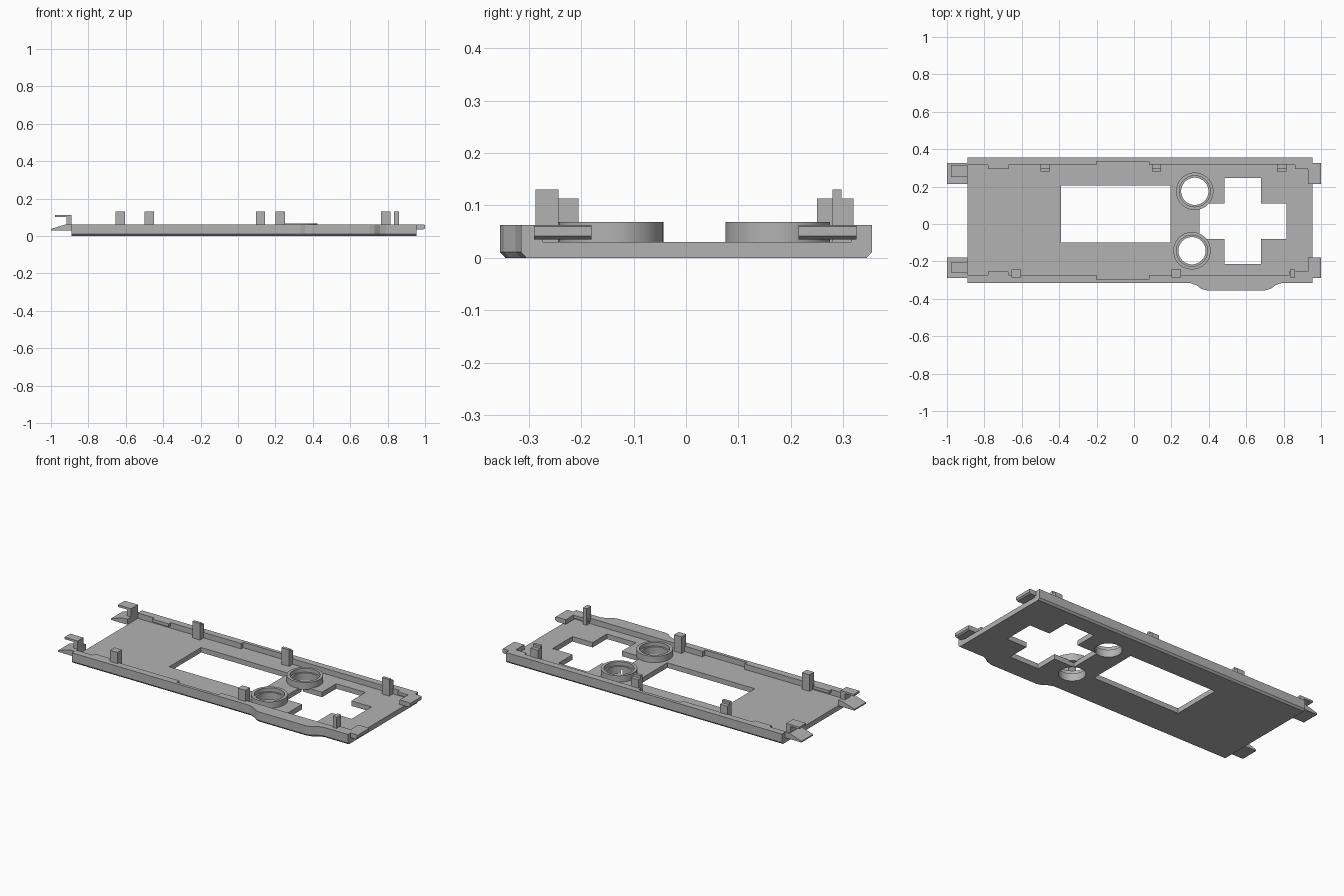
import bpy, bmesh, math

if "Cube" in bpy.data.objects:
    bpy.data.objects.remove(bpy.data.objects["Cube"])

grey = bpy.data.materials.new("plain grey")
grey.use_nodes = True
grey.diffuse_color = (0.45, 0.45, 0.45, 1)
grey.node_tree.nodes["Principled BSDF"].inputs["Base Color"].default_value = (0.45, 0.45, 0.45, 1)

FLOOR, RIM = 0.03, 0.063


def finish(name, bm):
    bmesh.ops.recalc_face_normals(bm, faces=bm.faces)
    mesh = bpy.data.meshes.new(name)
    bm.to_mesh(mesh)
    bm.free()
    mesh.materials.append(grey)
    obj = bpy.data.objects.new(name, mesh)
    bpy.context.collection.objects.link(obj)
    return obj


def loft(name, loops):
    """Closed solid through loops that have equal point counts."""
    bm = bmesh.new()
    rows = [[bm.verts.new(p) for p in loop] for loop in loops]
    n = len(rows[0])
    for a, b in zip(rows, rows[1:]):
        for i in range(n):
            j = (i + 1) % n
            bm.faces.new((a[i], a[j], b[j], b[i]))
    bm.faces.new(rows[0][::-1])
    bm.faces.new(rows[-1])
    return finish(name, bm)


def prism(name, outline, z0, z1):
    return loft(name, [[(x, y, z) for x, y in outline] for z in (z0, z1)])


def box(name, x0, x1, y0, y1, z0, z1):
    return prism(name, [(x0, y0), (x1, y0), (x1, y1), (x0, y1)], z0, z1)


def side_prism(name, profile, y0, y1):
    """Extrude an x-z profile along y."""
    return loft(name, [[(x, y, z) for x, z in profile] for y in (y0, y1)])


def lathe(name, cx, cy, profile, steps=48):
    bm = bmesh.new()
    rows = []
    for s in range(steps):
        a = math.tau * s / steps
        rows.append([bm.verts.new((cx + r * math.cos(a), cy + r * math.sin(a), z)) for r, z in profile])
    n = len(profile)
    for s in range(steps):
        a, b = rows[s], rows[(s + 1) % steps]
        for i in range(n):
            j = (i + 1) % n
            bm.faces.new((a[i], b[i], b[j], a[j]))
    obj = finish(name, bm)
    bpy.ops.object.select_all(action="DESELECT")
    obj.select_set(True)
    bpy.context.view_layer.objects.active = obj
    bpy.ops.object.shade_smooth_by_angle(angle=math.radians(30))
    return obj


def cut(target, cutter):
    mod = target.modifiers.new("cut", "BOOLEAN")
    mod.operation, mod.solver, mod.object = "DIFFERENCE", "EXACT", cutter
    bpy.context.view_layer.objects.active = target
    bpy.ops.object.modifier_apply(modifier=mod.name)
    bpy.data.objects.remove(cutter)


# Tray with chamfered long edges and a bulge along the front
L, R = -0.89, 0.955
outline = [(L, -0.315), (0.30, -0.315), (0.335, -0.328), (0.36, -0.347), (0.39, -0.355),
           (0.70, -0.355), (0.73, -0.347), (0.76, -0.325), (0.79, -0.315),
           (R, -0.315), (R, 0.355), (L, 0.355)]


def level(z, inset):
    return [(x, y - math.copysign(inset, y), z) for x, y in outline]


tray = loft("tray", [level(0, 0.01), level(0.011, 0), level(RIM, 0)])
cut(tray, box("trough", -1.1, 1.1, -0.273, 0.315, FLOOR, 0.2))
for y0, y1 in ((0.30, 0.335), (-0.297, -0.26)):
    cut(tray, box("rim_notch", -0.2, 0.08, y0, y1, FLOOR, 0.2))

# Openings: screen, cross-shaped pad, two round buttons
cut(tray, box("screen_hole", -0.39, 0.195, -0.1, 0.205, -0.1, 0.2))
cross = [(0.35, -0.08), (0.485, -0.08), (0.485, -0.215), (0.68, -0.215), (0.68, -0.08), (0.815, -0.08),
         (0.815, 0.11), (0.68, 0.11), (0.68, 0.245), (0.485, 0.245), (0.485, 0.11), (0.35, 0.11)]
cut(tray, prism("cross_hole", cross, -0.1, 0.2))
buttons = {"back": (0.325, 0.175), "front": (0.31, -0.143)}
for side, (cx, cy) in buttons.items():
    circle = [(cx + 0.073 * math.cos(math.tau * i / 48), cy + 0.073 * math.sin(math.tau * i / 48))
              for i in range(48)]
    cut(tray, prism("button_hole", circle, -0.1, 0.2))

# Stepped collars around the buttons
for side, (cx, cy) in buttons.items():
    lathe(side + "_button_collar", cx, cy,
          [(0.073, 0.025), (0.1, 0.025), (0.1, 0.068), (0.083, 0.068), (0.083, 0.045), (0.073, 0.045)])

# Upright posts along both long walls
for x in (-0.5, 0.095, 0.765):
    box("back_post", x, x + 0.05, 0.28, 0.297, FLOOR, 0.13)
    box("back_post_rib", x, x + 0.05, 0.297, 0.32, FLOOR, 0.113)
for x, w in ((-0.655, 0.05), (0.2, 0.05), (0.835, 0.025)):
    box("front_post", x, x + w, -0.287, -0.243, FLOOR, 0.13)

# Catches on the inner walls
for x0, x1 in ((-0.78, -0.67), (0.86, R)):
    box("back_catch", x0, x1, 0.295, 0.33, 0.045, RIM)
box("front_catch", -0.78, -0.67, -0.29, -0.253, 0.045, RIM)
box("front_catch", 0.83, R, -0.29, -0.253, 0.045, RIM)

# End clips: wedge tongue and raised hook at left, rounded tabs at right
tongue = [(-1, 0.03), (L, 0.03), (L, RIM), (-0.92, RIM), (-1, 0.038)]
hook = [(-0.918, 0.05), (L, 0.05), (L, 0.113), (-0.978, 0.113), (-0.978, 0.101), (-0.918, 0.101)]
tab = [(0.93, 0.035), (0.99, 0.035), (1, 0.042), (1, 0.06), (0.99, RIM), (0.93, RIM)]
for y0, y1, h0, h1 in ((0.215, 0.325, 0.25, 0.315), (-0.29, -0.18, -0.26, -0.205)):
    side_prism("left_tongue", tongue, y0, y1)
    side_prism("left_hook", hook, h0, h1)
    side_prism("right_tab", tab, y0, y1)
